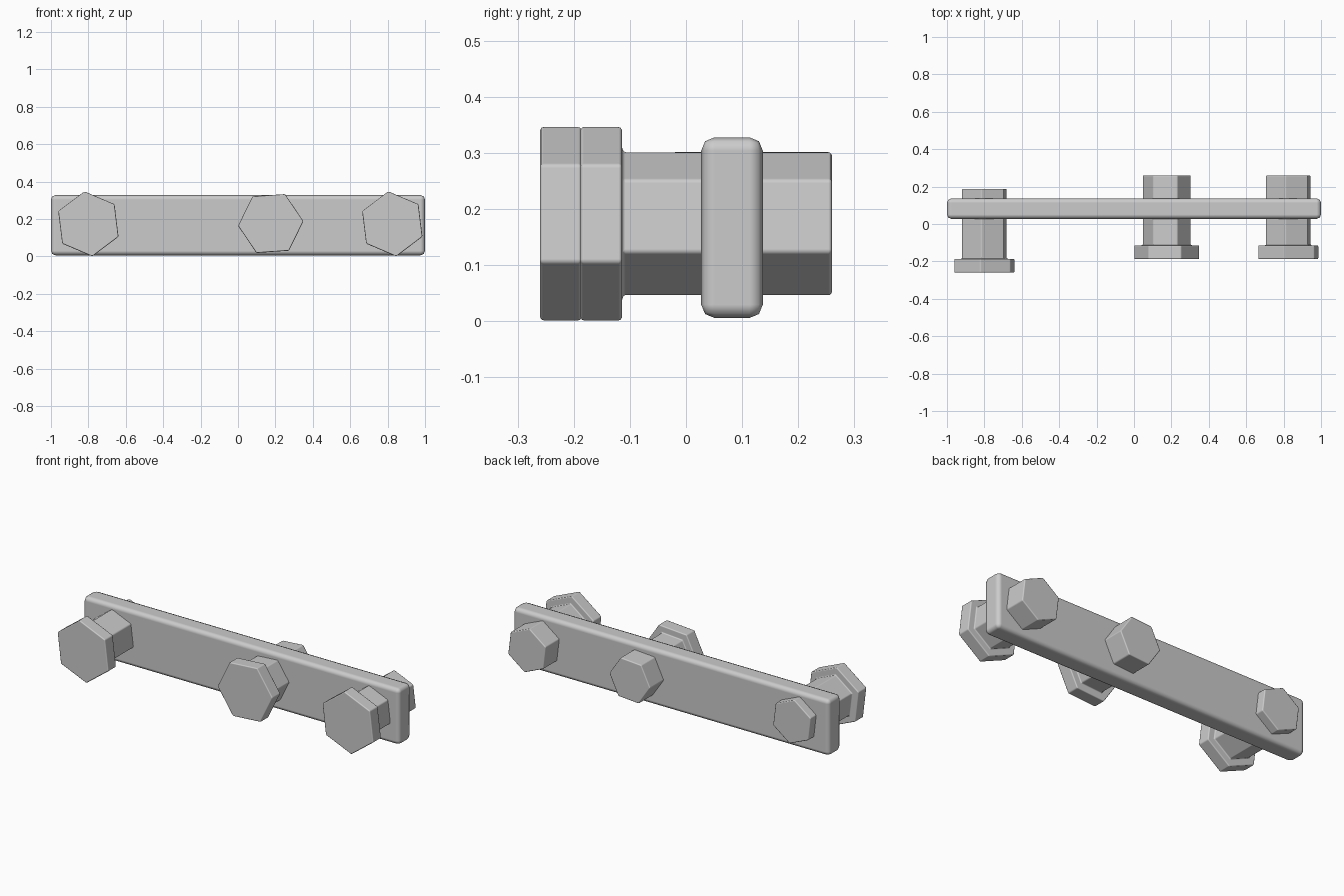
import bpy, bmesh
from math import cos, sin, radians

if "Cube" in bpy.data.objects:
    bpy.data.objects.remove(bpy.data.objects["Cube"])


def finish(bm, name, bevel):
    bmesh.ops.recalc_face_normals(bm, faces=bm.faces)
    me = bpy.data.meshes.new(name)
    bm.to_mesh(me)
    bm.free()
    ob = bpy.data.objects.new(name, me)
    bpy.context.collection.objects.link(ob)
    for p in me.polygons:
        p.use_smooth = True
    mod = ob.modifiers.new("edge_bevel", 'BEVEL')
    mod.width = bevel
    mod.segments = 2
    mod.limit_method = 'ANGLE'
    mod.angle_limit = radians(30)
    mod.harden_normals = True
    return ob


# Long flat bar with rounded edges
bm = bmesh.new()
bmesh.ops.create_cube(bm, size=1)
for v in bm.verts:
    v.co = (v.co.x * 2.0, v.co.y * 0.11 + 0.082, v.co.z * 0.322 + 0.167)
finish(bm, "bar", 0.024)


# Hexagonal bolt: wide head at the front, narrower shank through the bar
def bolt(name, x, z, angle, shift):
    profile = [(0.175, -0.188), (0.175, -0.114), (0.13, -0.114), (0.13, 0.26)]
    bm = bmesh.new()
    rings = []
    for r, y in profile:
        rings.append([bm.verts.new((x + r * cos(radians(angle + 60 * i)), y + shift,
                                    z + r * sin(radians(angle + 60 * i))))
                      for i in range(6)])
    for a, b in zip(rings, rings[1:]):
        for i in range(6):
            j = (i + 1) % 6
            bm.faces.new((a[i], a[j], b[j], b[i]))
    bm.faces.new(rings[0])
    bm.faces.new(rings[-1])
    finish(bm, name, 0.006)


bolt("left_bolt", -0.80, 0.174, 97, -0.072)
bolt("middle_bolt", 0.175, 0.176, 4, 0)
bolt("right_bolt", 0.825, 0.174, 97, 0)
